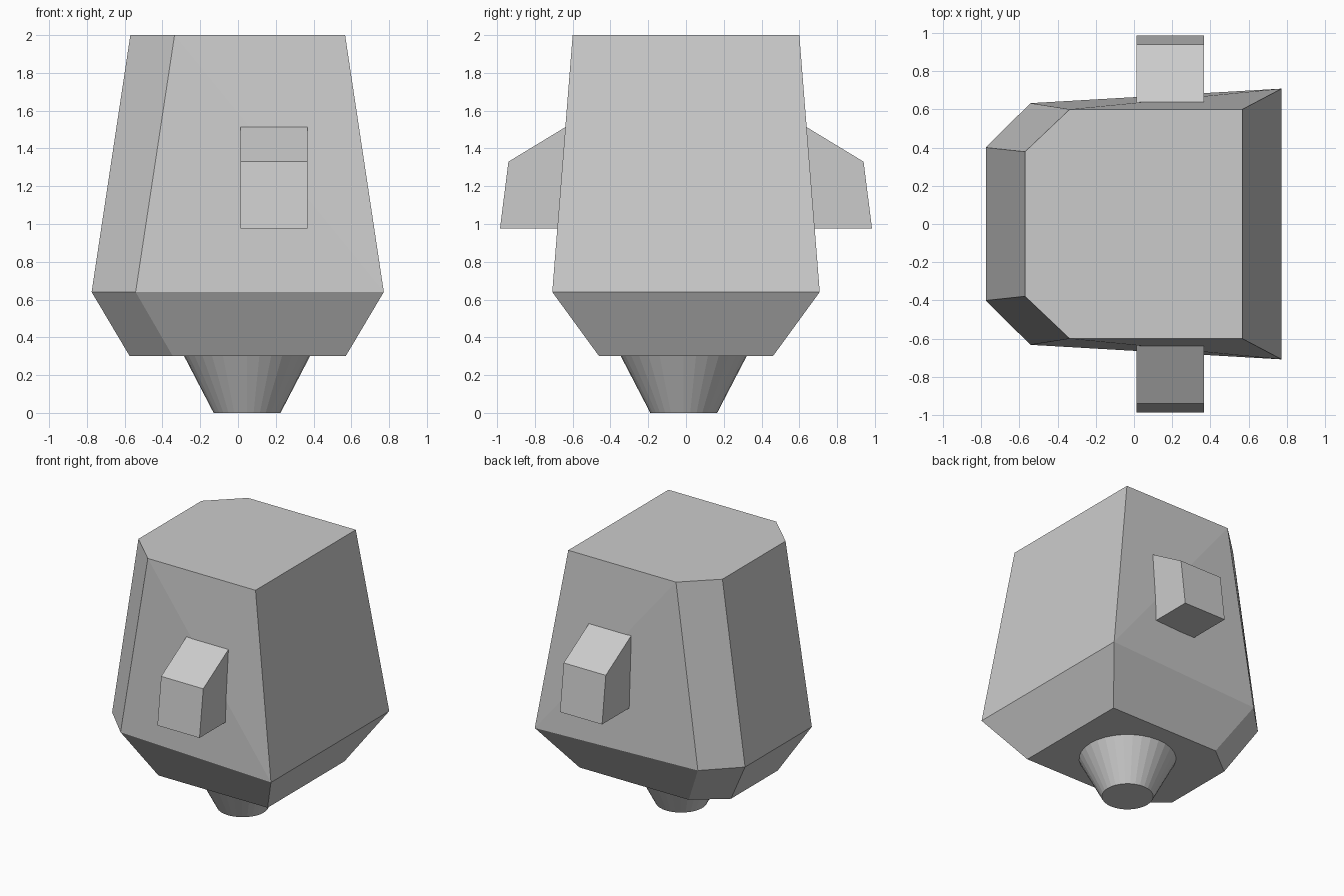
import bpy, bmesh

if "Cube" in bpy.data.objects:
    bpy.data.objects.remove(bpy.data.objects["Cube"])


def make_object(name, bm):
    bmesh.ops.recalc_face_normals(bm, faces=bm.faces[:])
    mesh = bpy.data.meshes.new(name)
    bm.to_mesh(mesh)
    bm.free()
    obj = bpy.data.objects.new(name, mesh)
    bpy.context.collection.objects.link(obj)
    return obj


# Body: three stacked hexagonal sections, each mirrored across y
sections = [
    (0.30, [(0.57, 0.46), (-0.345, 0.46), (-0.573, 0.28)]),
    (0.64, [(0.772, 0.708), (-0.542, 0.632), (-0.775, 0.40)]),
    (2.00, [(0.567, 0.60), (-0.336, 0.60), (-0.57, 0.378)]),
]
bm = bmesh.new()
rings = []
for z, half in sections:
    outline = half + [(x, -y) for x, y in reversed(half)]
    rings.append([bm.verts.new((x, y, z)) for x, y in outline])
for low, high in zip(rings, rings[1:]):
    for i in range(6):
        j = (i + 1) % 6
        bm.faces.new((low[i], low[j], high[j], high[i]))
bm.faces.new(rings[0])
bm.faces.new(rings[-1])
# Crease the slightly twisted long sides along their diagonals
for a, b in ((0, 1), (5, 4)):
    bmesh.ops.connect_vert_pair(bm, verts=[rings[1][a], rings[2][b]])
make_object("body", bm)

# Tapered round stem underneath
bpy.ops.mesh.primitive_cone_add(vertices=32, radius1=0.177, radius2=0.333,
                                depth=0.30, location=(0.048, -0.012, 0.15))
bpy.context.object.name = "stem"

# Side lugs: a sloped profile extruded along x, one per side
profile = [(0.66, 0.975), (0.985, 0.975), (0.94, 1.33), (0.635, 1.515)]
for name, side in (("back_lug", 1), ("front_lug", -1)):
    bm = bmesh.new()
    face = bm.faces.new([bm.verts.new((0.014, side * y, z)) for y, z in profile])
    result = bmesh.ops.extrude_face_region(bm, geom=[face])
    moved = [v for v in result["geom"] if isinstance(v, bmesh.types.BMVert)]
    bmesh.ops.translate(bm, verts=moved, vec=(0.353, 0, 0))
    make_object(name, bm)
